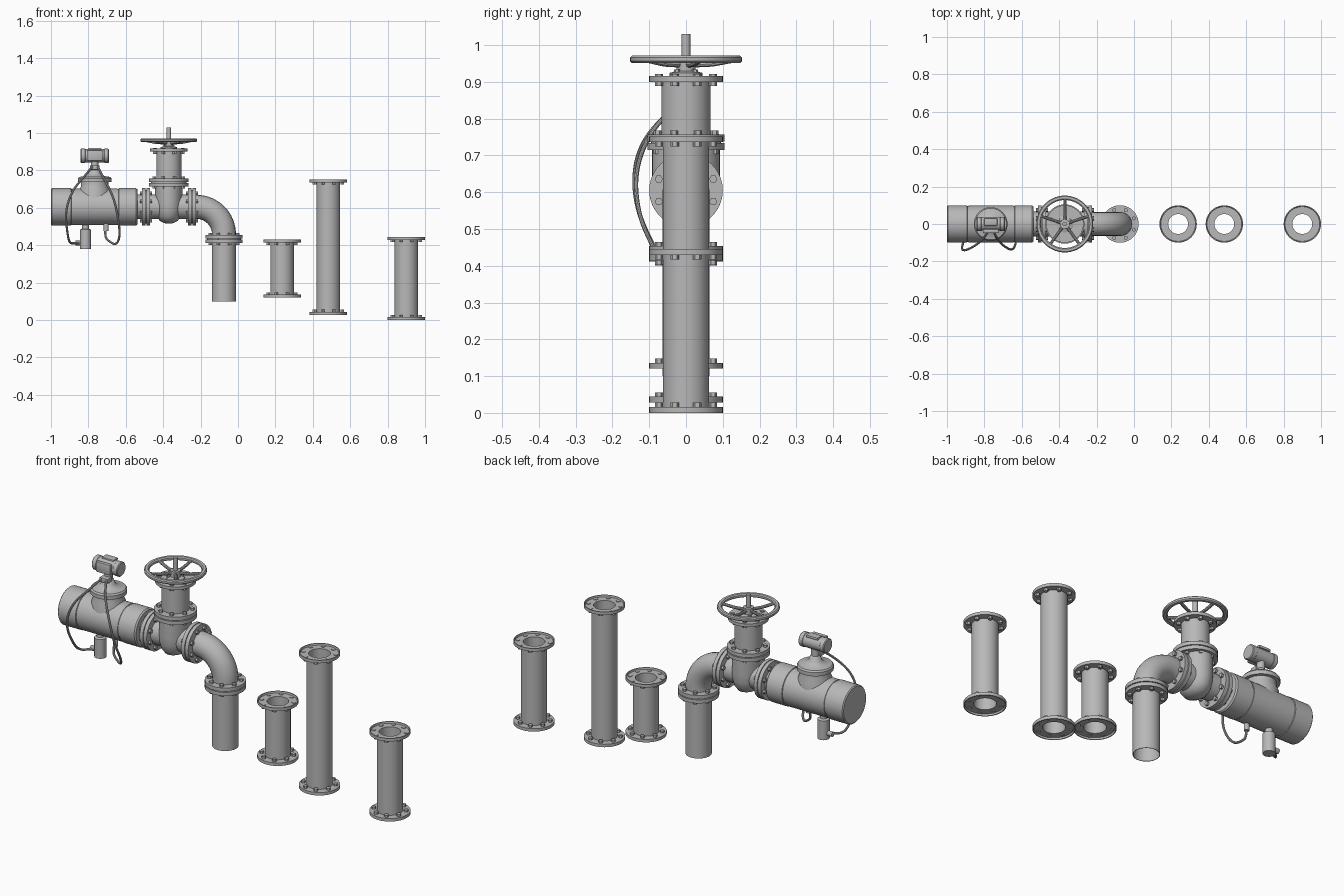
import bpy, bmesh, math
from mathutils import Vector, Matrix

if "Cube" in bpy.data.objects:
    bpy.data.objects.remove(bpy.data.objects["Cube"])

grey = bpy.data.materials.new("plain grey")
grey.use_nodes = True
COLOUR = (0.48, 0.48, 0.48, 1)
grey.diffuse_color = COLOUR
grey.node_tree.nodes["Principled BSDF"].inputs["Base Color"].default_value = COLOUR

AXES = {"z": Matrix(), "x": Matrix.Rotation(math.pi / 2, 4, "Y")}


def finish(name, bm, loc=(0, 0, 0), axis="z"):
    bmesh.ops.remove_doubles(bm, verts=bm.verts, dist=1e-5)
    bmesh.ops.recalc_face_normals(bm, faces=bm.faces)
    bm.transform(Matrix.Translation(loc) @ AXES[axis])
    mesh = bpy.data.meshes.new(name)
    bm.to_mesh(mesh)
    bm.free()
    mesh.materials.append(grey)
    obj = bpy.data.objects.new(name, mesh)
    bpy.context.collection.objects.link(obj)
    bpy.ops.object.select_all(action="DESELECT")
    obj.select_set(True)
    bpy.context.view_layer.objects.active = obj
    bpy.ops.object.shade_smooth_by_angle(angle=math.radians(35))
    return obj


def lathe(name, profile, loc=(0, 0, 0), axis="z", steps=40, closed=False, squash=(1, 1, 1)):
    """Spin (radius, height) points around the given axis."""
    bm = bmesh.new()
    verts = [bm.verts.new((r, 0, h)) for r, h in profile]
    edges = [bm.edges.new(p) for p in zip(verts, verts[1:])]
    if closed:
        edges.append(bm.edges.new((verts[-1], verts[0])))
    bmesh.ops.spin(bm, geom=verts + edges, axis=(0, 0, 1), cent=(0, 0, 0),
                   angle=math.tau, steps=steps, use_duplicate=False)
    bmesh.ops.scale(bm, vec=squash, verts=bm.verts)
    return finish(name, bm, loc, axis)


def rod(name, r, h0, h1, loc, axis="z", steps=24):
    return lathe(name, [(0, h0), (r, h0), (r, h1), (0, h1)], loc, axis, steps)


def ring(name, r0, r1, h0, h1, loc, axis="z"):
    return lathe(name, [(r0, h0), (r1, h0), (r1, h1), (r0, h1)], loc, axis, closed=True)


def bolts(name, h0, h1, loc, axis="z", count=8, circle=0.08, r=0.011):
    bm = bmesh.new()
    for i in range(count):
        a = math.tau * (i + 0.5) / count
        place = Matrix.Translation((circle * math.cos(a), circle * math.sin(a), (h0 + h1) / 2))
        bmesh.ops.create_cone(bm, cap_ends=True, segments=6, radius1=r, radius2=r,
                              depth=h1 - h0, matrix=place)
    return finish(name, bm, loc, axis)


def box(name, size, loc):
    bm = bmesh.new()
    bmesh.ops.create_cube(bm, size=1, matrix=Matrix.Diagonal((*size, 1)))
    bmesh.ops.bevel(bm, geom=bm.edges[:], offset=0.004, segments=2, affect="EDGES", profile=0.5)
    return finish(name, bm, loc)


def tube(name, points, radius, kind="NURBS"):
    """Sweep a round section along a smooth path and keep the result as a mesh."""
    curve = bpy.data.curves.new(name, "CURVE")
    curve.dimensions = "3D"
    curve.bevel_depth = radius
    curve.bevel_resolution = 8 if radius > 0.03 else 3
    spline = curve.splines.new(kind)
    spline.points.add(len(points) - 1)
    for p, co in zip(spline.points, points):
        p.co = (*co, 1)
    if kind == "NURBS":
        spline.use_endpoint_u = True
        spline.order_u = 3
        spline.resolution_u = 8
    temp = bpy.data.objects.new(name, curve)
    bpy.context.collection.objects.link(temp)
    bpy.context.view_layer.update()
    bm = bmesh.new()
    mesh = temp.to_mesh()
    bm.from_mesh(mesh)
    temp.to_mesh_clear()
    bpy.data.objects.remove(temp)
    return finish(name, bm)


def flange_pair(name, loc, axis, r=0.1, hole=0.055):
    for side, h in (("first", -0.021), ("second", 0.002)):
        ring(f"{name}_{side}_flange", hole, r, h, h + 0.019, loc, axis)
    ring(name + "_gasket", hole, r * 0.9, -0.003, 0.003, loc, axis)
    bolts(name + "_bolts", -0.032, 0.032, loc, axis, circle=r * 0.8)


def spool(name, x, z0, z1):
    """Loose pipe with a dished flange and bolts at both ends."""
    ring(name + "_tube", 0.053, 0.063, z0 + 0.009, z1 - 0.009, (x, 0, 0))
    for end, z, s in (("bottom", z0, 1), ("top", z1, -1)):
        dish = [(0.053, 0.009), (0.093, 0.009), (0.095, 0), (0.1, 0), (0.1, 0.016), (0.053, 0.016)]
        lathe(f"{name}_{end}_flange", [(r, s * h) for r, h in dish], (x, 0, z), closed=True)
        lo, hi = sorted((s * 0.006, s * 0.028))
        bolts(f"{name}_{end}_bolts", lo, hi, (x, 0, z))


# Three loose pipes
spool("short_pipe", 0.236, 0.12, 0.43)
spool("tall_pipe", 0.483, 0.028, 0.752)
spool("end_pipe", 0.9, 0.0, 0.445)

# Flow meter body with seams near both ends
MID = 0.605
lathe("meter_body", [(0, -1), (0.095, -1), (0.1, -0.995), (0.1, -0.893), (0.096, -0.891),
                     (0.096, -0.886), (0.098, -0.885), (0.098, -0.645), (0.096, -0.644),
                     (0.096, -0.639), (0.1, -0.637), (0.1, -0.545), (0.094, -0.538),
                     (0, -0.538)], (0, 0, MID), "x", steps=48)
rod("meter_outlet", 0.066, -0.54, -0.5, (0, 0, MID), "x", 40)

# Meter neck, cap and display head
NX = -0.766
lathe("meter_neck", [(0.084, 0.6), (0.084, 0.69), (0.073, 0.715), (0.073, 0.737), (0.09, 0.737),
                     (0.09, 0.757), (0.084, 0.765), (0.05, 0.77), (0.032, 0.785),
                     (0.026, 0.805), (0.02, 0.81), (0.02, 0.85), (0, 0.85)], (NX, 0, 0))
lathe("display_head", [(0, -0.076), (0.034, -0.076), (0.038, -0.072), (0.038, -0.052),
                       (0.036, -0.05), (0.036, 0.05), (0.038, 0.052), (0.038, 0.072),
                       (0.034, 0.076), (0, 0.076)], (NX, 0, 0.878), "x")
box("display_panel", (0.085, 0.02, 0.055), (NX, -0.038, 0.88))
box("head_lid", (0.07, 0.04, 0.014), (NX, 0.01, 0.913))
box("cable_gland", (0.05, 0.04, 0.025), (NX, -0.025, 0.815))

# Cables and hanging sensor
tube("left_cable", [(-0.78, -0.04, 0.82), (-0.81, -0.09, 0.78), (-0.89, -0.14, 0.69),
                    (-0.925, -0.14, 0.57), (-0.91, -0.09, 0.45), (-0.9, -0.05, 0.41),
                    (-0.87, -0.02, 0.41), (-0.84, 0, 0.412)], 0.006)
tube("right_cable", [(-0.75, -0.04, 0.82), (-0.73, -0.09, 0.78), (-0.665, -0.14, 0.66),
                     (-0.64, -0.13, 0.54), (-0.63, -0.09, 0.45), (-0.65, -0.06, 0.4),
                     (-0.69, -0.05, 0.42), (-0.715, -0.04, 0.45), (-0.705, -0.03, 0.51)], 0.006)
lathe("hanging_sensor", [(0, 0.38), (0.03, 0.38), (0.03, 0.483), (0.018, 0.488),
                         (0.018, 0.53), (0, 0.53)], (-0.815, 0, 0), steps=24)
rod("sensor_plug", 0.013, -0.055, -0.02, (-0.815, 0, 0.412), "x", 12)
rod("cable_plug", 0.013, 0.475, 0.53, (-0.705, -0.03, 0), steps=12)

# Gate valve body
VX = -0.37
flange_pair("valve_inlet", (-0.492, 0, MID), "x")
flange_pair("valve_outlet", (-0.246, 0, MID), "x")
rod("valve_through_pipe", 0.066, -0.5, -0.24, (0, 0, MID), "x", 40)
lathe("valve_chamber", [(0, 0.515), (0.03, 0.518), (0.06, 0.53), (0.08, 0.555), (0.09, 0.59),
                        (0.092, 0.63), (0.092, 0.72), (0, 0.72)],
      (VX, 0, 0), squash=(0.8, 1, 1))
flange_pair("bonnet", (VX, 0, 0.736), "z", r=0.105)
rod("bonnet_cylinder", 0.067, 0.73, 0.905, (VX, 0, 0), steps=40)
rod("bonnet_top_flange", 0.1, 0.9, 0.916, (VX, 0, 0), steps=40)
bolts("bonnet_top_bolts", 0.888, 0.921, (VX, 0, 0))
lathe("stem_gland", [(0.045, 0.914), (0.045, 0.924), (0.026, 0.93), (0.026, 0.945),
                     (0, 0.945)], (VX, 0, 0))
bolts("gland_bolts", 0.915, 0.934, (VX, 0, 0), count=4, circle=0.034, r=0.008)
rod("valve_stem", 0.012, 0.92, 1.03, (VX, 0, 0))

# Handwheel
lathe("handwheel_rim", [(0.128, 0.956), (0.134, 0.951), (0.147, 0.951), (0.152, 0.956),
                        (0.152, 0.966), (0.147, 0.971), (0.134, 0.971), (0.128, 0.966)],
      (VX, 0, 0), steps=56, closed=True)
rod("handwheel_hub", 0.026, 0.938, 0.962, (VX, 0, 0))
for i in range(5):
    turn = Matrix.Rotation(math.tau * i / 5 + math.pi / 2, 3, "Z")
    path = [turn @ Vector(p) + Vector((VX, 0, 0)) for p in
            ((0.015, 0, 0.947), (0.06, 0, 0.947), (0.1, 0, 0.954), (0.136, 0, 0.961))]
    tube(f"handwheel_spoke_{i + 1}", path, 0.008)

# Elbow and the open drop pipe
BEND, PX = 0.147, -0.075
arc = [(PX - BEND + BEND * math.sin(a), 0, MID - BEND + BEND * math.cos(a))
       for a in (math.pi / 2 * i / 16 for i in range(17))]
tube("elbow", [(-0.25, 0, MID)] + arc + [(PX, 0, 0.43)], 0.064, "POLY")
flange_pair("elbow", (PX, 0, 0.433), "z", hole=0.06)
ring("drop_pipe", 0.061, 0.064, 0.1, 0.43, (PX, 0, 0))
